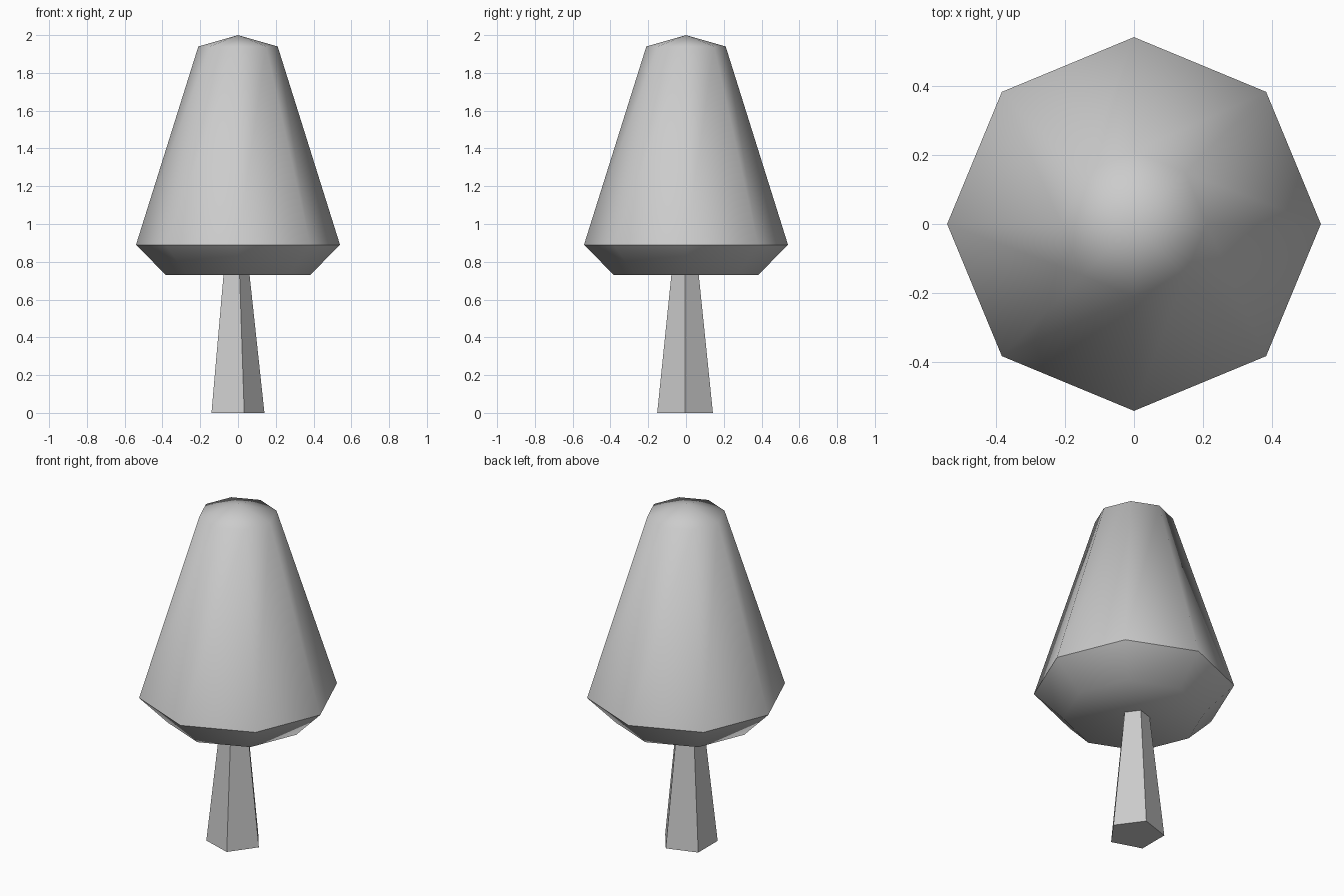
import bpy
import bmesh
from math import cos, sin, tau

if "Cube" in bpy.data.objects:
    bpy.data.objects.remove(bpy.data.objects["Cube"], do_unlink=True)


def make_material(name, color):
    mat = bpy.data.materials.new(name)
    mat.use_nodes = True
    mat.diffuse_color = color
    mat.node_tree.nodes["Principled BSDF"].inputs["Base Color"].default_value = color
    return mat


def lathe(name, profile, sides, center, mat, smooth=False, apex=None, sharp_ring=None):
    """Stack rings of (radius, height), capped flat or with an apex on top."""
    bm = bmesh.new()
    cx, cy = center
    rings = [[bm.verts.new((cx + r * cos(tau * i / sides),
                            cy + r * sin(tau * i / sides), z))
              for i in range(sides)] for r, z in profile]
    bm.faces.new(rings[0][::-1])
    for low, high in zip(rings, rings[1:]):
        for i in range(sides):
            j = (i + 1) % sides
            bm.faces.new((low[i], low[j], high[j], high[i]))
    top = rings[-1]
    if apex is None:
        bm.faces.new(top)
    else:
        tip = bm.verts.new((cx, cy, apex))
        for i in range(sides):
            bm.faces.new((top[i], top[(i + 1) % sides], tip))
    for face in bm.faces:
        face.smooth = smooth
    if sharp_ring is not None:
        ring = set(rings[sharp_ring])
        for edge in bm.edges:
            if set(edge.verts) <= ring:
                edge.smooth = False
    mesh = bpy.data.meshes.new(name)
    bm.to_mesh(mesh)
    bm.free()
    mesh.materials.append(mat)
    obj = bpy.data.objects.new(name, mesh)
    bpy.context.collection.objects.link(obj)
    return obj


grey = make_material("plain grey", (0.6, 0.6, 0.6, 1))

# Tapering five-sided trunk, slightly off centre
lathe("trunk", [(0.155, 0), (0.073, 0.76)], 5, (-0.015, -0.005), grey)

# Eight-sided foliage, soft except for the crease at its widest ring
lathe("foliage", [(0.382, 0.73), (0.54, 0.89), (0.21, 1.94)], 8, (0, 0), grey,
      smooth=True, apex=2.0, sharp_ring=1)
